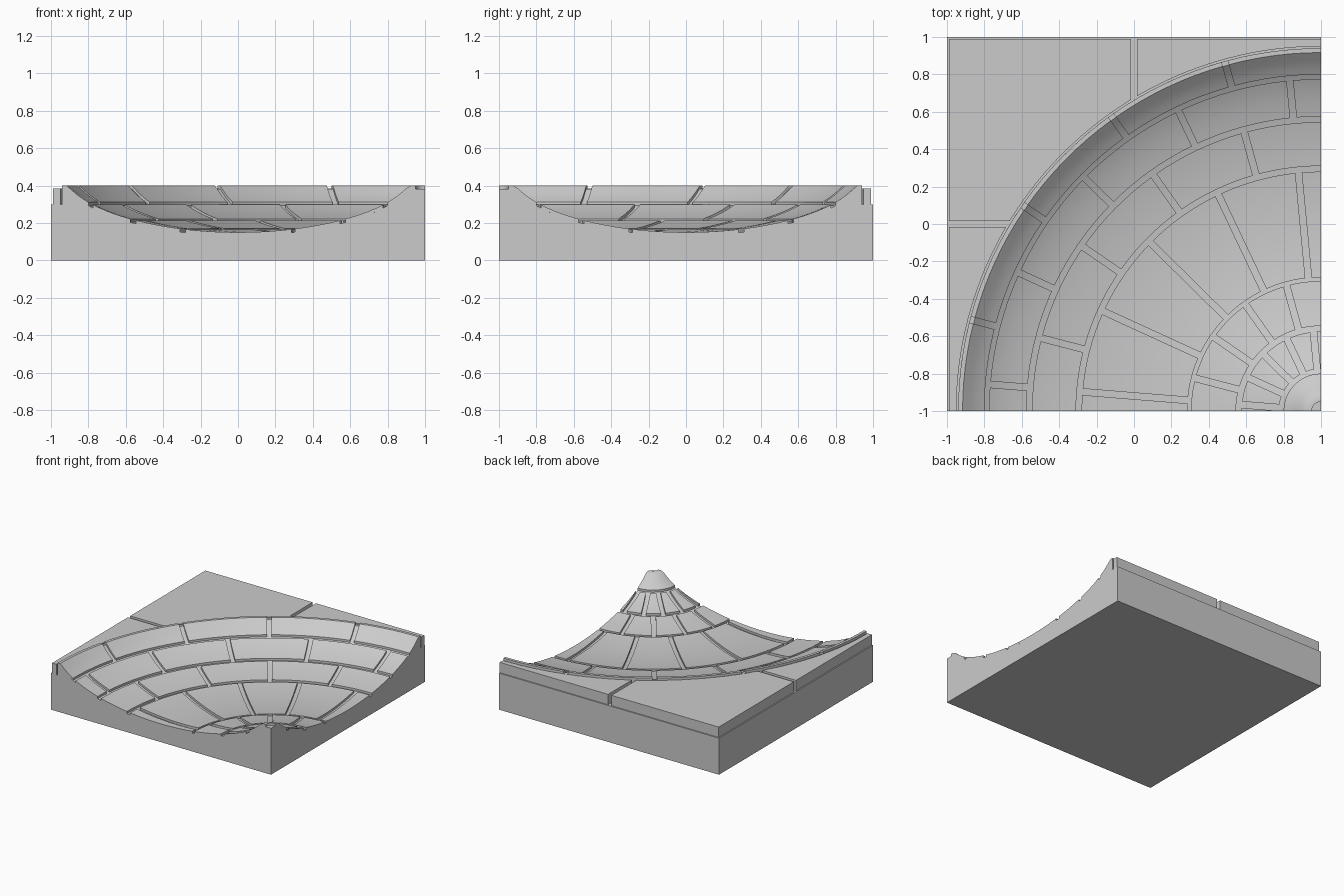
import bpy, bmesh, math
from mathutils import Vector

if "Cube" in bpy.data.objects:
    bpy.data.objects.remove(bpy.data.objects["Cube"])

stone = bpy.data.materials.new("grey_stone")
stone.use_nodes = True
GREY = (0.6, 0.6, 0.6, 1)
stone.diffuse_color = GREY
stone.node_tree.nodes["Principled BSDF"].inputs["Base Color"].default_value = GREY

RIM = 1.94        # outer radius of the basin
JOINT = 0.018     # depth of the mortar joints
HALF_GAP = 0.017  # half the width of the radial joints


def finish(bm, name):
    bmesh.ops.remove_doubles(bm, verts=bm.verts, dist=1e-5)
    bmesh.ops.recalc_face_normals(bm, faces=bm.faces)
    mesh = bpy.data.meshes.new(name)
    bm.to_mesh(mesh)
    bm.free()
    mesh.materials.append(stone)
    obj = bpy.data.objects.new(name, mesh)
    bpy.context.collection.objects.link(obj)
    bpy.ops.object.select_all(action="DESELECT")
    obj.select_set(True)
    bpy.context.view_layer.objects.active = obj
    bpy.ops.object.shade_smooth_by_angle(angle=math.radians(30))
    return obj


def polar(r, a, z=0.0):
    """Point about the basin axis, which stands on the front right corner."""
    return Vector((1 - r * math.sin(a), -1 + r * math.cos(a), z))


def height(r):
    """Basin cross-section: a dish between the centre spout and the rim."""
    x = abs(1 - r)
    return min(0.4, 0.15 + 0.2 * x**2 + 0.05 * x**4 + 0.12 * x**10)


def lathe_block(bm, r0, r1, a0, a1, top, bottom, gap0=0, gap1=0):
    """Closed sector between two height functions, with parallel-sided gaps."""
    nr = max(3, round((r1 - r0) / 0.025))
    na = max(2, round((a1 - a0) / math.radians(2.5)))

    def layer(fn):
        rows = []
        for i in range(nr + 1):
            r = r0 + (r1 - r0) * i / nr
            s = a0 + (math.asin(gap0 / r) if gap0 else 0)
            e = a1 - (math.asin(gap1 / r) if gap1 else 0)
            rows.append([bm.verts.new(polar(r, s + (e - s) * j / na, fn(r)))
                         for j in range(na + 1)])
        return rows

    t, b = layer(top), layer(bottom)
    for i in range(nr):
        for j in range(na):
            for g in (t, b):
                bm.faces.new((g[i][j], g[i + 1][j], g[i + 1][j + 1], g[i][j + 1]))
        for j in (0, na):
            bm.faces.new((t[i][j], t[i + 1][j], b[i + 1][j], b[i][j]))
    for j in range(na):
        for i in (0, nr):
            bm.faces.new((t[i][j], t[i][j + 1], b[i][j + 1], b[i][j]))


def arc_prism(name, corners, r, a0, a1, z0, z1):
    """Flat block bounded by straight corners and an arc of the basin."""
    n = max(8, round((a1 - a0) / math.radians(2.5)))
    pts = [polar(r, a0 + (a1 - a0) * i / n, z0) for i in range(n + 1)]
    pts += [Vector((x, y, z0)) for x, y in corners]
    bm = bmesh.new()
    face = bm.faces.new([bm.verts.new(p) for p in pts])
    up = bmesh.ops.extrude_face_region(bm, geom=[face])["geom"]
    bmesh.ops.translate(bm, vec=(0, 0, z1 - z0),
                        verts=[v for v in up if isinstance(v, bmesh.types.BMVert)])
    return finish(bm, name)


QUARTER = math.pi / 2

# Basin bed, with the mortar level showing between the stones
bm = bmesh.new()
lathe_block(bm, 0.001, RIM, 0, QUARTER, lambda r: height(r) - JOINT, lambda r: 0)
finish(bm, "basin_bed")

# Square foundation around the basin
arc_prism("foundation", [(-1, -1), (-1, 1), (1, 1)], RIM, 0, QUARTER, 0, 0.3)

# Courses of stones: inner radius, outer radius, angle of the first joint
courses = {
    "spout_course": (0.225, 0.425, 5.4),
    "inner_course": (0.455, 0.695, 15.4),
    "floor_course": (0.715, 1.28, 5.4),
    "lower_course": (1.31, 1.545, 15.4),
    "upper_course": (1.575, 1.775, 5.4),
    "rim_course": (1.80, RIM, 15.4),
}
for name, (r0, r1, first) in courses.items():
    joints = [math.radians(first + 20 * k) for k in range(5) if first + 20 * k < 90]
    edges = [0] + joints + [QUARTER]
    bm = bmesh.new()
    for k in range(len(edges) - 1):
        lathe_block(bm, r0, r1, edges[k], edges[k + 1],
                    height, lambda r: height(r) - JOINT,
                    HALF_GAP if k > 0 else 0,
                    HALF_GAP if k < len(edges) - 2 else 0)
    finish(bm, name)

# Spout cap with its shallow opening
bm = bmesh.new()
lathe_block(bm, 0.05, 0.2, 0, QUARTER, height, lambda r: height(r) - JOINT)
finish(bm, "spout_cap")

# Paving slabs around the rim, with open joints on the two centre lines
EDGE, GAP, ARC = 0.99, 0.015, 1.95
after = math.asin((1 + GAP) / ARC)
before = math.asin((1 - GAP) / ARC)
arc_prism("back_slab", [(GAP, EDGE), (1, EDGE)], ARC, 0, before, 0.3, 0.385)
arc_prism("corner_slab", [(-EDGE, GAP), (-EDGE, EDGE), (-GAP, EDGE)],
          ARC, after, QUARTER - after, 0.3, 0.385)
arc_prism("side_slab", [(-EDGE, -1), (-EDGE, -GAP)],
          ARC, QUARTER - before, QUARTER, 0.3, 0.385)
